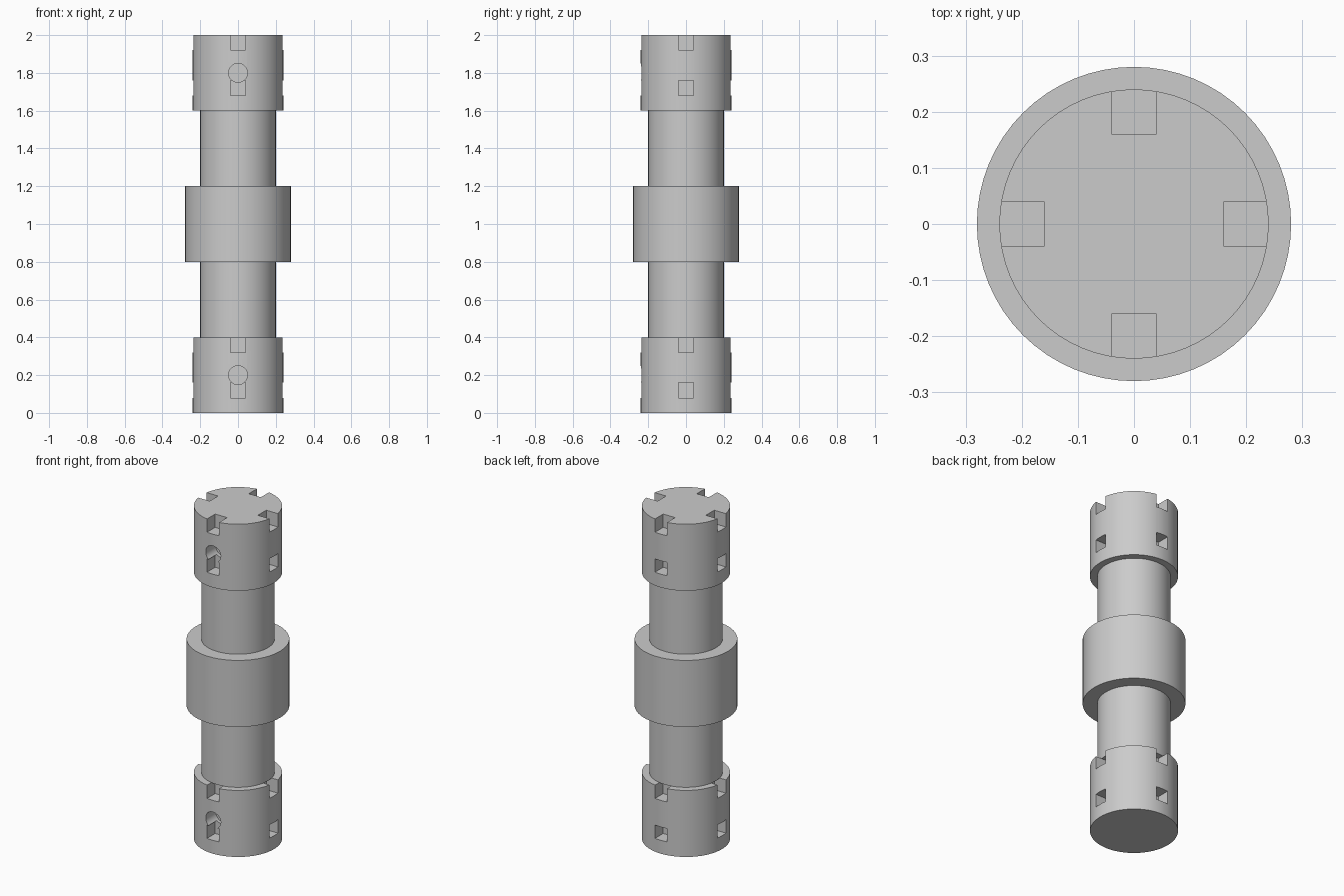
import bpy
import math

if "Cube" in bpy.data.objects:
    bpy.data.objects.remove(bpy.data.objects["Cube"])

SIDES = 64

grey = bpy.data.materials.new("plain grey")
grey.diffuse_color = (0.6, 0.6, 0.6, 1)
grey.use_nodes = True
grey.node_tree.nodes["Principled BSDF"].inputs["Base Color"].default_value = grey.diffuse_color


def cylinder(name, radius, z0, z1):
    bpy.ops.mesh.primitive_cylinder_add(vertices=SIDES, radius=radius, depth=z1 - z0,
                                        location=(0, 0, (z0 + z1) / 2))
    ob = bpy.context.object
    ob.name = name
    ob.data.materials.append(grey)
    return ob


def cut(target, cutter):
    """Subtract the cutter from the target, then discard the cutter."""
    cutter.hide_render = True
    mod = target.modifiers.new("cut", 'BOOLEAN')
    mod.operation = 'DIFFERENCE'
    mod.solver = 'EXACT'
    mod.object = cutter
    bpy.context.view_layer.objects.active = target
    bpy.ops.object.modifier_apply(modifier=mod.name)
    bpy.data.objects.remove(cutter, do_unlink=True)


def box_cutter(angle, r0, r1, width, z0, z1):
    mid = (r0 + r1) / 2
    bpy.ops.mesh.primitive_cube_add(
        size=1, rotation=(0, 0, angle),
        location=(mid * math.cos(angle), mid * math.sin(angle), (z0 + z1) / 2))
    ob = bpy.context.object
    ob.scale = (r1 - r0, width, z1 - z0)
    bpy.context.view_layer.update()
    return ob


def smooth(ob):
    bpy.ops.object.select_all(action='DESELECT')
    ob.select_set(True)
    bpy.context.view_layer.objects.active = ob
    bpy.ops.object.shade_smooth_by_angle(angle=math.radians(30))


def end_cap(name, base):
    cap = cylinder(name, 0.24, base, base + 0.4)
    for i in range(4):
        a = i * math.pi / 2
        # open notch in the top rim, square socket lower down
        cut(cap, box_cutter(a, 0.16, 0.32, 0.08, base + 0.32, base + 0.46))
        cut(cap, box_cutter(a, 0.16, 0.32, 0.08, base + 0.08, base + 0.16))
    # round hole on the front only
    bpy.ops.mesh.primitive_cylinder_add(vertices=32, radius=0.05, depth=0.2,
                                        location=(0, -0.24, base + 0.2),
                                        rotation=(math.pi / 2, 0, 0))
    cut(cap, bpy.context.object)
    return cap


# central shaft with its collar, and a slotted cap at each end
parts = [
    cylinder("shaft", 0.2, 0.4, 1.6),
    cylinder("collar", 0.28, 0.8, 1.2),
    end_cap("lower_cap", 0.0),
    end_cap("upper_cap", 1.6),
]
for part in parts:
    smooth(part)
